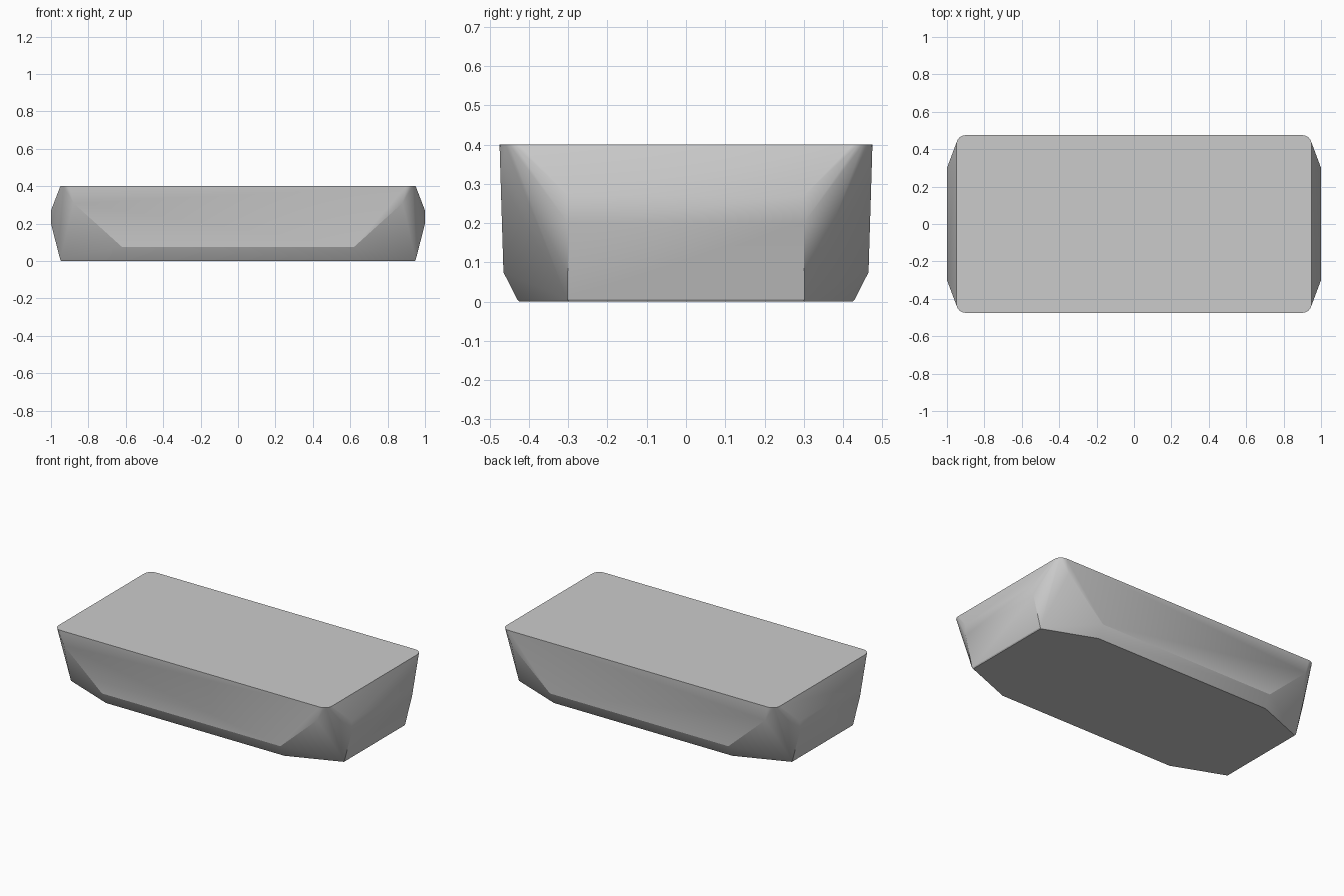
import bpy, bmesh, math

cube = bpy.data.objects.get("Cube")
if cube:
    bpy.data.objects.remove(cube, do_unlink=True)

# Plain grey material
grey = bpy.data.materials.new("plain grey")
grey.use_nodes = True
colour = (0.6, 0.6, 0.6, 1)
grey.diffuse_color = colour
grey.node_tree.nodes["Principled BSDF"].inputs["Base Color"].default_value = colour

# One quarter of the body: floor, lower side, bulging end
quarter = [(0.62, 0.425, 0), (0.945, 0.298, 0),
           (0.62, 0.43, 0.006), (0.95, 0.302, 0.006),
           (0.62, 0.465, 0.075), (0.88, 0.4722, 0.31),
           (1.0, 0.3, 0.2), (1.0, 0.3, 0.27)]

# Rounded corner of the flat top
radius = 0.05
for i in range(7):
    a = math.radians(15 * i)
    quarter.append((0.95 - radius + radius * math.cos(a),
                    0.475 - radius + radius * math.sin(a), 0.4))

# Mirror to all four corners and wrap with a hull
bm = bmesh.new()
for sx in (-1, 1):
    for sy in (-1, 1):
        for x, y, z in quarter:
            bm.verts.new((sx * x, sy * y, z))
result = bmesh.ops.convex_hull(bm, input=bm.verts)
loose = [v for v in bm.verts if not v.link_faces]
bmesh.ops.delete(bm, geom=loose, context='VERTS')
bmesh.ops.dissolve_limit(bm, angle_limit=math.radians(0.5),
                         verts=bm.verts, edges=bm.edges)
bmesh.ops.recalc_face_normals(bm, faces=bm.faces)

mesh = bpy.data.meshes.new("tapered_block")
bm.to_mesh(mesh)
bm.free()
mesh.materials.append(grey)
block = bpy.data.objects.new("tapered_block", mesh)
bpy.context.collection.objects.link(block)

# Soft corners, crisp main edges
bpy.ops.object.select_all(action='DESELECT')
block.select_set(True)
bpy.context.view_layer.objects.active = block
bpy.ops.object.shade_smooth_by_angle(angle=math.radians(25))
